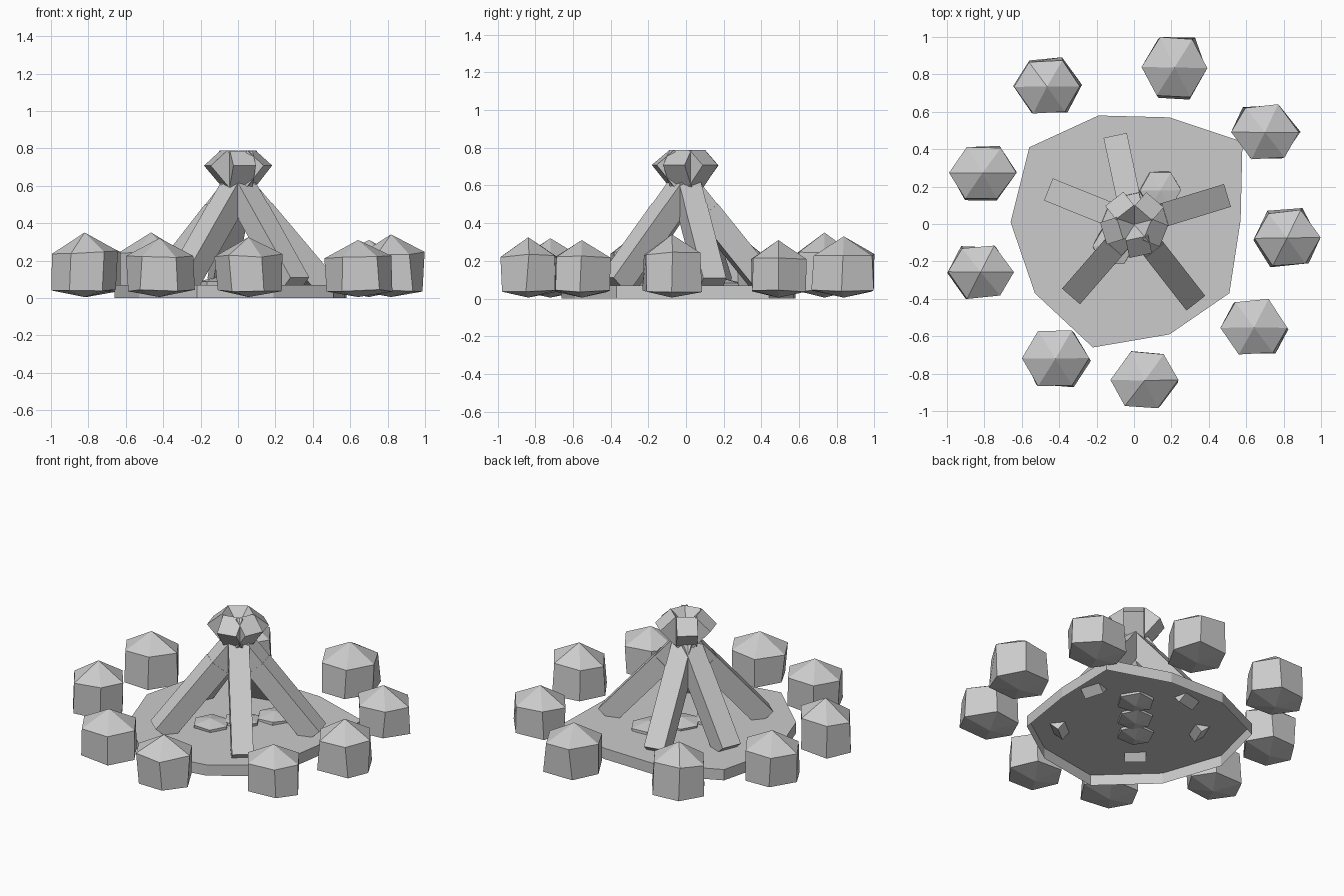
import bpy, bmesh, math, random
from mathutils import Vector

if "Cube" in bpy.data.objects:
    bpy.data.objects.remove(bpy.data.objects["Cube"])

random.seed(4)

grey = bpy.data.materials.new("plain grey")
grey.diffuse_color = (0.6, 0.6, 0.6, 1)
grey.use_nodes = True
grey.node_tree.nodes["Principled BSDF"].inputs["Base Color"].default_value = grey.diffuse_color


def loft(name, rings, cap_start=True):
    """Join rings of points; a one-point ring is a pole, others at the ends are capped."""
    bm = bmesh.new()
    loops = [[bm.verts.new(p) for p in r] for r in rings]
    for a, b in zip(loops, loops[1:]):
        n = max(len(a), len(b))
        for i in range(n):
            j = (i + 1) % n
            if len(a) == 1:
                bm.faces.new((a[0], b[j], b[i]))
            elif len(b) == 1:
                bm.faces.new((a[i], a[j], b[0]))
            else:
                bm.faces.new((a[i], a[j], b[j], b[i]))
    for end in (loops[0], loops[-1]) if cap_start else (loops[-1],):
        if len(end) > 2:
            bm.faces.new(end)
    bmesh.ops.recalc_face_normals(bm, faces=bm.faces)
    me = bpy.data.meshes.new(name)
    bm.to_mesh(me)
    bm.free()
    me.materials.append(grey)
    ob = bpy.data.objects.new(name, me)
    bpy.context.collection.objects.link(ob)
    return ob


def lump(name, x, y, rx, ry, tilt, zs, jitter, sides=6):
    """Faceted stone: two rings between a bottom and a top pole."""
    def rnd(k=1.0):
        return random.uniform(-jitter, jitter) * k
    z0, z1, z2, z3 = zs
    lower, upper = [], []
    for i in range(sides):
        a = math.tau * i / sides + tilt * (i % 3 != 0)
        dx, dy = rx * math.cos(a), ry * math.sin(a) / math.sin(math.pi / 3)
        lower.append((x + dx + rnd(), y + dy + rnd(), z1 + rnd(0.4)))
        upper.append((x + dx + rnd(0.3), y + dy + rnd(0.3), z2 + rnd(0.6)))
    return loft(name, [[(x, y, z0)], lower, upper, [(x, y, z3)]])


# ash bed: uneven ten-sided tray, open underneath
outline = [(-.19, .58), (.19, .57), (.58, .44), (.57, .02), (.51, -.37), (.19, -.59),
           (-.22, -.66), (-.53, -.37), (-.66, .01), (-.56, .41)]
loft("ash_bed", [[(x, y, z) for x, y in outline] for z in (0, 0.07)], cap_start=False)

# ring of stones: x, y, half depth, tilt in degrees, height
stones = [(.217, .837, .155, -3, .33), (.70, .49, .14, 6, .31), (.818, -.075, .14, 5, .34),
          (.642, -.553, .143, 4, .31), (.056, -.837, .145, -5, .325),
          (-.42, -.72, .147, 0, .32), (-.82, -.257, .137, 5, .35),
          (-.81, .273, .138, -3, .34), (-.465, .735, .138, 4, .35)]
for i, (x, y, ry, tilt, h) in enumerate(stones):
    lump(f"ring_stone_{i + 1}", x, y, 0.178, ry, math.radians(tilt),
         (0.005, 0.04, h * 0.7, h), 0.015)

# flat coals half sunk in the ash
for i, (x, y) in enumerate([(.14, .18), (.01, .025), (-.11, -.12)]):
    lump(f"coal_{i + 1}", x, y, 0.11, 0.095, 0, (0.03, 0.055, 0.085, 0.112), 0.008)


# leaning square logs that cross near the top, each with a charred lower length
def log(name, start, end, r, sides=4):
    axis = (end - start).normalized()
    side = axis.cross(Vector((0, 0, 1))).normalized()
    up = side.cross(axis)
    turns = [math.pi / 4 + math.tau * k / sides for k in range(sides)]
    return loft(name, [[c + r * (math.cos(t) * up + math.sin(t) * side) for t in turns]
                       for c in (start, end)])


for i, (deg, reach) in enumerate(((17, .475), (102, .435), (158, .445),
                                  (229, .465), (308, .49))):
    a = math.radians(deg)
    out = Vector((math.cos(a), math.sin(a), 0))
    foot = out * reach + Vector((0, 0, 0.068))
    tip = out * -0.125 + Vector((0, 0, 0.748))
    split = foot.lerp(tip, 0.58)
    log(f"log_{i + 1}_char", foot, split, 0.09)
    log(f"log_{i + 1}_top", split, tip, 0.087)
